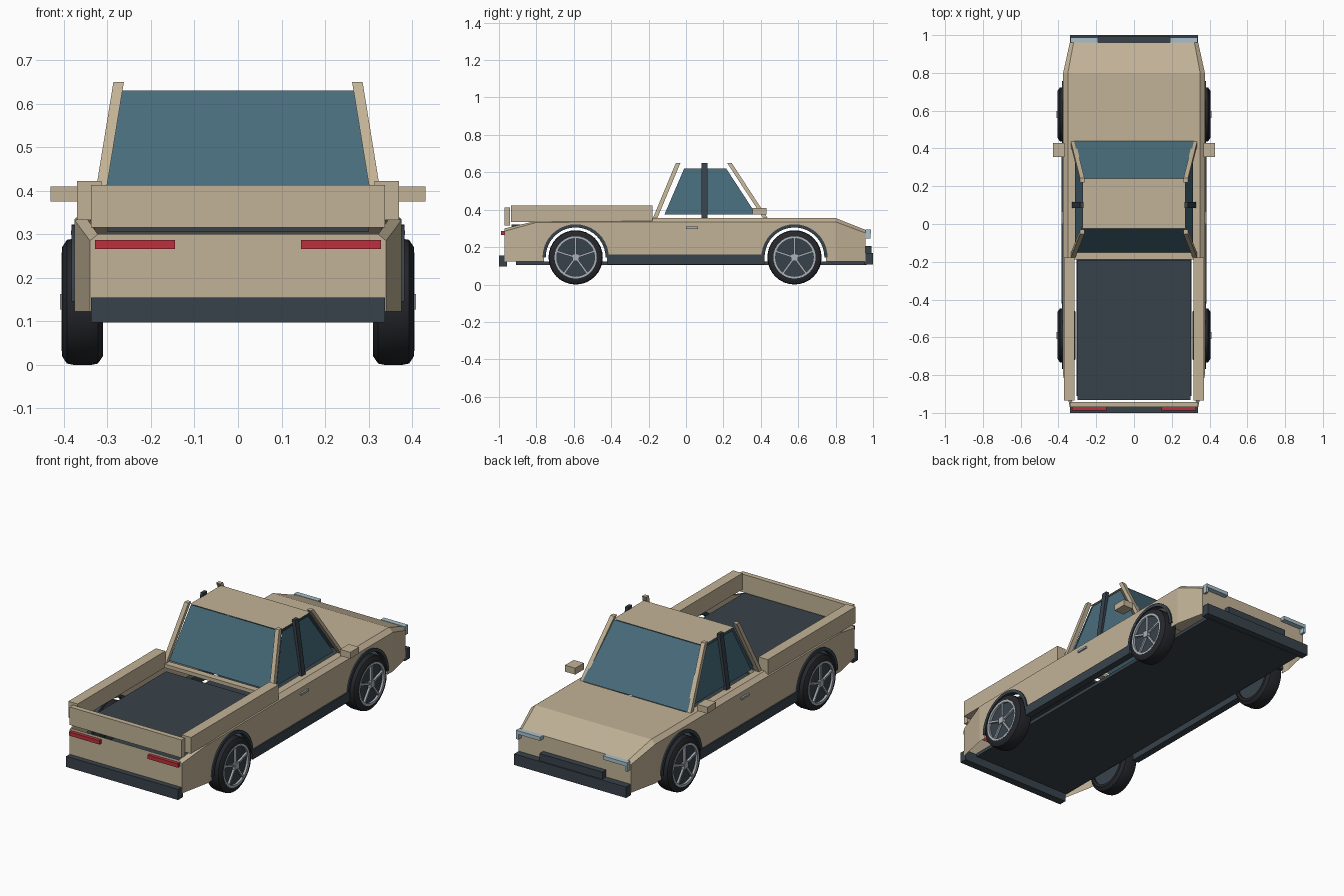
import bpy, bmesh
from math import sin, cos, pi
from mathutils import Vector

if "Cube" in bpy.data.objects:
    bpy.data.objects.remove(bpy.data.objects["Cube"])


def material(name, r, g, b):
    m = bpy.data.materials.new(name)
    m.diffuse_color = (r, g, b, 1)
    m.use_nodes = True
    m.node_tree.nodes["Principled BSDF"].inputs["Base Color"].default_value = m.diffuse_color
    return m


TAN = material("tan_paint", 0.54, 0.45, 0.31)
DARK = material("dark_trim", 0.04, 0.055, 0.07)
TYRE = material("tyre_black", 0.018, 0.02, 0.024)
GLASS = material("blue_glass", 0.065, 0.15, 0.2)
RED = material("red_lens", 0.5, 0.03, 0.045)
LAMP = material("pale_lens", 0.4, 0.53, 0.6)
SILVER = material("silver", 0.4, 0.44, 0.48)


def finish(name, bm, mat):
    me = bpy.data.meshes.new(name)
    bm.to_mesh(me)
    bm.free()
    me.materials.append(mat)
    ob = bpy.data.objects.new(name, me)
    bpy.context.collection.objects.link(ob)
    return ob


def sheet(name, faces, mat):
    """Open surface whose faces all point away from the car's middle."""
    bm = bmesh.new()
    for pts in faces:
        f = bm.faces.new([bm.verts.new(p) for p in pts])
        f.normal_update()
        if f.normal.dot(f.calc_center_median() - Vector((0, 0.1, 0.22))) < 0:
            f.normal_flip()
    bmesh.ops.remove_doubles(bm, verts=bm.verts, dist=1e-4)
    return finish(name, bm, mat)


def box(name, x, y, z, mat):
    bm = bmesh.new()
    bmesh.ops.create_cube(bm, size=1)
    for v in bm.verts:
        v.co = [(a + b) / 2 + c * abs(b - a) for (a, b), c in zip((x, y, z), v.co)]
    return finish(name, bm, mat)


def beam(name, a, b, wx, wy, mat):
    """Slanted bar with a horizontal rectangular section."""
    bm = bmesh.new()
    bmesh.ops.create_cube(bm, size=1)
    for v in bm.verts:
        end = Vector(b if v.co.z > 0 else a)
        v.co = end + Vector((v.co.x * wx, v.co.y * wy, 0))
    return finish(name, bm, mat)


def lathe(name, profile, cx, cy, cz, s, mat, seg=32, sweep=2 * pi):
    """Turn (x, radius) pairs about a sideways axle."""
    bm = bmesh.new()
    rows = [[bm.verts.new((s * (cx + x), cy + r * cos(sweep * i / seg), cz + r * sin(sweep * i / seg)))
             for x, r in profile] for i in range(seg + 1)]
    n = len(profile)
    for p, q in zip(rows, rows[1:]):
        for j in range(n):
            k = (j + 1) % n
            bm.faces.new((p[j], p[k], q[k], q[j]))
    if sweep < 6:
        bm.faces.new(rows[0])
        bm.faces.new(rows[-1])
    bmesh.ops.remove_doubles(bm, verts=bm.verts, dist=1e-4)
    bmesh.ops.dissolve_degenerate(bm, dist=1e-5, edges=bm.edges)
    bmesh.ops.recalc_face_normals(bm, faces=bm.faces)
    ob = finish(name, bm, mat)
    bpy.context.view_layer.objects.active = ob
    ob.select_set(True)
    bpy.ops.object.shade_smooth_by_angle(angle=0.6)
    ob.select_set(False)
    return ob


AXLES = {"rear": -0.59, "front": 0.58}
WZ, ARCH, BOT = 0.145, 0.168, 0.122
# body stations: y, outer x, belt z, shoulder x, shoulder z
ST = [(-0.97, 0.34, 0.285, 0.322, 0.3), (-0.8, 0.375, 0.332, 0.35, 0.34), (-0.18, 0.375, 0.335, 0.35, 0.355),
      (0.8, 0.375, 0.335, 0.35, 0.355), (0.96, 0.34, 0.275, 0.32, 0.292)]

for s, side in ((1, "right"), (-1, "left")):
    # body side with round wheel openings, tapered ends and shoulder bevel
    lower = [(s * 0.375, -0.8, BOT)]
    for cy in AXLES.values():
        lower += [(s * 0.375, cy - ARCH, BOT)]
        lower += [(s * 0.375, cy - ARCH * cos(pi * i / 20), WZ + ARCH * sin(pi * i / 20)) for i in range(21)]
        lower += [(s * 0.375, cy + ARCH, BOT)]
    lower += [(s * 0.375, 0.8, BOT)]
    faces = [lower + [(s * x, y, z) for y, x, z, _, _ in reversed(ST[1:4])]]
    for p, q in ((ST[0], ST[1]), (ST[3], ST[4])):
        faces.append([(s * p[1], p[0], BOT), (s * q[1], q[0], BOT), (s * q[1], q[0], q[2]), (s * p[1], p[0], p[2])])
    for p, q in zip(ST, ST[1:]):
        faces.append([(s * p[1], p[0], p[2]), (s * q[1], q[0], q[2]), (s * q[3], q[0], q[4]), (s * p[3], p[0], p[4])])
    faces.append([(s * 0.35, -0.18, 0.355), (s * 0.31, -0.18, 0.355), (s * 0.31, 0.44, 0.355), (s * 0.35, 0.44, 0.355)])
    sheet(side + "_body_side", faces, TAN)

    # bed rail, sill, mirror, door handle
    box(side + "_bed_rail", (s * 0.314, s * 0.37), (-0.935, -0.178), (0.333, 0.422), TAN)
    box(side + "_sill", (s * 0.345, s * 0.383), (-0.42, 0.42), (0.108, 0.16), DARK)
    box(side + "_mirror", (s * 0.368, s * 0.43), (0.355, 0.43), (0.375, 0.41), TAN)
    box(side + "_door_handle", (s * 0.37, s * 0.384), (0.0, 0.065), (0.298, 0.309), SILVER)

    # cab pillars and side glass
    beam(side + "_front_pillar", (s * 0.322, 0.425, 0.355), (s * 0.274, 0.232, 0.65), 0.024, 0.024, TAN)
    beam(side + "_rear_pillar", (s * 0.322, -0.165, 0.355), (s * 0.274, -0.042, 0.65), 0.024, 0.024, TAN)
    beam(side + "_door_pillar", (s * 0.318, 0.1, 0.355), (s * 0.276, 0.1, 0.65), 0.018, 0.032, DARK)
    sheet(side + "_side_window", [[(s * 0.313, -0.115, 0.375), (s * 0.313, 0.375, 0.375),
                                   (s * 0.272, 0.215, 0.62), (s * 0.272, -0.01, 0.62)]], GLASS)

    # lamps
    box(side + "_tail_lamp", (s * 0.145, s * 0.328), (-0.988, -0.968), (0.266, 0.287), RED)
    box(side + "_head_lamp", (s * 0.19, s * 0.335), (0.96, 0.988), (0.274, 0.294), LAMP)
    box(side + "_corner_lamp", (s * 0.322, s * 0.335), (0.96, 0.986), (0.245, 0.274), LAMP)

    # wheels and arch trim
    for end, cy in AXLES.items():
        tag = f"{side}_{end}_"
        lathe(tag + "arch_trim", [(0.35, 0.16), (0.382, 0.16), (0.382, 0.177), (0.35, 0.177)],
              0, cy, WZ, s, DARK, 20, pi)
        lathe(tag + "tyre", [(-0.047, 0.11), (-0.047, 0.125), (-0.035, 0.142), (-0.02, 0.145), (0.02, 0.145),
                             (0.036, 0.142), (0.047, 0.125), (0.047, 0.11)], 0.357, cy, WZ, s, TYRE)
        lathe(tag + "rim_disc", [(-0.038, 0), (-0.038, 0.112), (0.036, 0.112), (0.036, 0)], 0.357, cy, WZ, s, DARK)
        lathe(tag + "rim_ring", [(0.03, 0.101), (0.03, 0.113), (0.048, 0.113), (0.048, 0.101)],
              0.357, cy, WZ, s, SILVER)
        box(tag + "hub", (s * 0.385, s * 0.409), (cy - 0.018, cy + 0.018), (WZ - 0.018, WZ + 0.018), SILVER)
        for i in range(5):
            sp = box(tag + f"spoke_{i}", (-0.008, 0.008), (0.0, 0.105), (-0.0055, 0.0055), SILVER)
            sp.location = (s * 0.396, cy, WZ)
            sp.rotation_euler.x = pi / 2 + 2 * pi * i / 5

# hood, nose and tail panels
sheet("hood", [[(-0.35, 0.44, 0.355), (0.35, 0.44, 0.355), (0.35, 0.8, 0.355), (-0.35, 0.8, 0.355)],
               [(-0.35, 0.8, 0.355), (0.35, 0.8, 0.355), (0.32, 0.96, 0.292), (-0.32, 0.96, 0.292)]], TAN)
for nm, st in (("nose_panel", ST[4]), ("tail_panel", ST[0])):
    y, xo, zb, xs, zs = st
    sheet(nm, [[(-xo, y, BOT), (xo, y, BOT), (xo, y, zb), (xs, y, zs), (-xs, y, zs), (-xo, y, zb)]], TAN)

# cab roof, windscreen, rear window and ledge behind the cab
sheet("roof", [[(-0.272, -0.025, 0.632), (0.272, -0.025, 0.632), (0.272, 0.24, 0.632), (-0.272, 0.24, 0.632)]], TAN)
sheet("windscreen", [[(-0.318, 0.44, 0.357), (0.318, 0.44, 0.357), (0.268, 0.24, 0.63), (-0.268, 0.24, 0.63)]], GLASS)
sheet("rear_window", [[(-0.31, -0.15, 0.36), (0.31, -0.15, 0.36), (0.266, -0.025, 0.63), (-0.266, -0.025, 0.63)]], GLASS)
box("cab_ledge", (-0.315, 0.315), (-0.187, -0.15), (0.335, 0.355), TAN)

# load bed, tailgate and underbody
box("bed_floor", (-0.3, 0.3), (-0.932, -0.192), (0.305, 0.32), DARK)
box("tailgate", (-0.338, 0.338), (-0.97, -0.942), (0.315, 0.413), TAN)
box("underbody", (-0.305, 0.305), (-0.91, 0.965), (0.105, 0.124), DARK)

# bumpers and number-plate recess
box("rear_bumper", (-0.338, 0.338), (-1.0, -0.958), (0.097, 0.155), DARK)
box("front_bumper", (-0.338, 0.338), (0.955, 1.0), (0.108, 0.168), DARK)
box("front_grille", (-0.19, 0.19), (0.955, 0.993), (0.165, 0.207), DARK)
